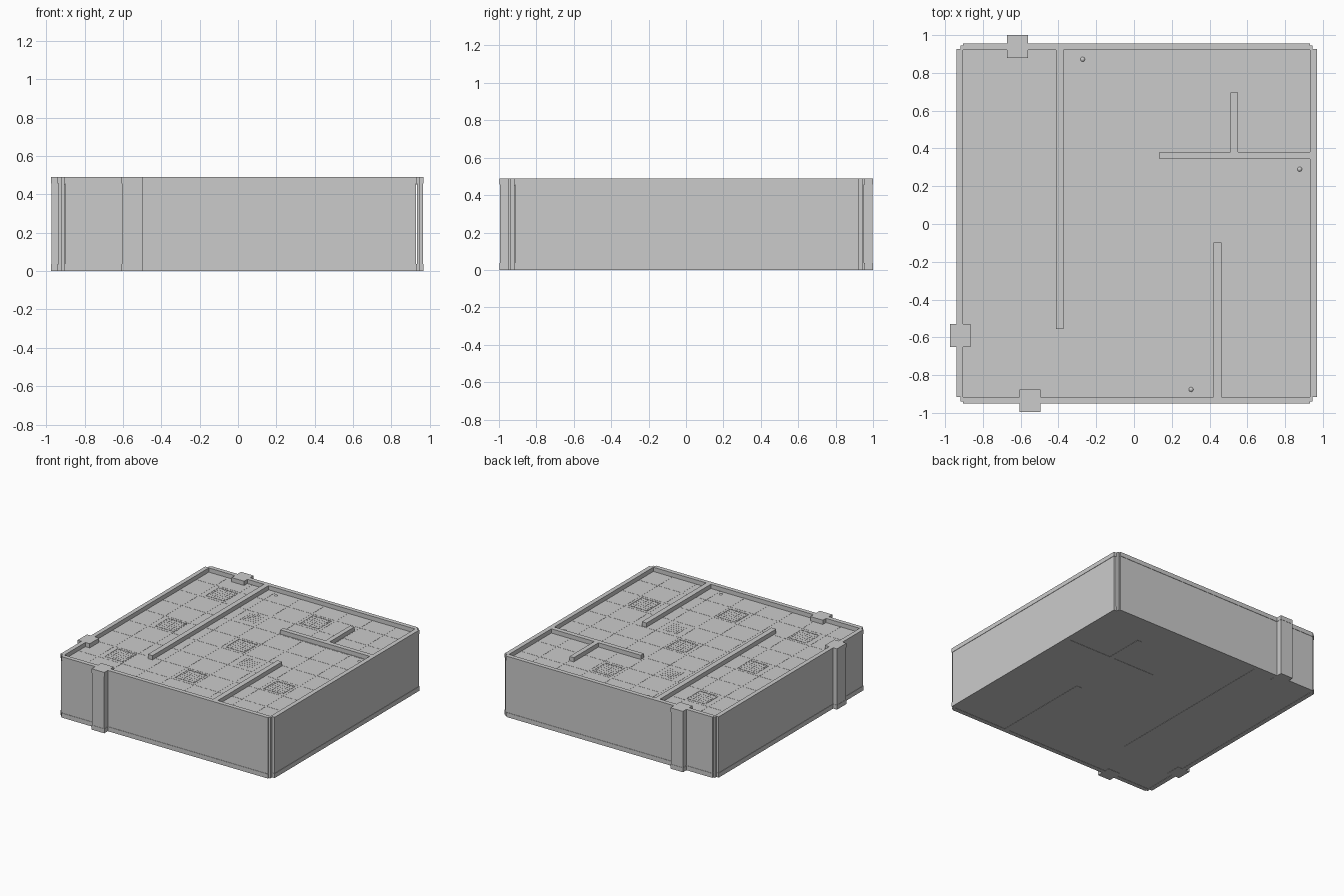
import bpy, bmesh
from mathutils import Matrix, Vector

if "Cube" in bpy.data.objects:
    bpy.data.objects.remove(bpy.data.objects["Cube"])

H = 0.49          # wall height
CEIL = 0.456      # ceiling level
BASE = 0.036      # skirting height
TILE = 0.2143     # ceiling grid pitch
X0, X1, Y0, Y1 = -0.905, 0.932, -0.916, 0.921


def add_box(bm, x0, x1, y0, y1, z0, z1):
    m = Matrix.Translation(((x0 + x1) / 2, (y0 + y1) / 2, (z0 + z1) / 2))
    m = m @ Matrix.Diagonal((x1 - x0, y1 - y0, z1 - z0, 1))
    bmesh.ops.create_cube(bm, size=1, matrix=m)


def finish(name, bm):
    me = bpy.data.meshes.new(name)
    bm.to_mesh(me)
    bm.free()
    ob = bpy.data.objects.new(name, me)
    bpy.context.collection.objects.link(ob)
    return ob


def wall(name, x0, x1, y0, y1, inset=0.003):
    """Upright body with slightly wider skirting and crown bands."""
    bm = bmesh.new()
    add_box(bm, x0 + inset, x1 - inset, y0 + inset, y1 - inset, BASE, CEIL)
    add_box(bm, x0, x1, y0, y1, 0, BASE)
    add_box(bm, x0, x1, y0, y1, CEIL, H)
    return finish(name, bm)


def sheet(name, z):
    bm = bmesh.new()
    bm.faces.new([bm.verts.new(p) for p in
                  ((X0, Y0, z), (X1, Y0, z), (X1, Y1, z), (X0, Y1, z))])
    return finish(name, bm)


# Floor and ceiling
sheet("floor", 0.002)
sheet("ceiling", CEIL)

# Outer walls
wall("left_wall", -0.940, X0, Y0, 0.926)
wall("right_wall", X1, 0.968, Y0, 0.926)
wall("back_wall", X0, X1, Y1, 0.956)
wall("front_wall", X0, X1, -0.951, Y0)

# Slim corner posts
bm = bmesh.new()
for cx, sx in ((X0, -1), (X1, 1)):
    for cy, sy in ((Y0, -1), (Y1, 1)):
        xs = sorted((cx, cx + sx * 0.014))
        ys = sorted((cy, cy + sy * 0.024))
        add_box(bm, *xs, *ys, 0, H)
finish("corner_posts", bm)

# Inner partitions
wall("long_partition", -0.414, -0.372, -0.556, 0.926)
wall("side_partition", 0.135, X1, 0.344, 0.382)
wall("short_partition", 0.512, 0.550, 0.375, 0.697)
wall("front_partition", 0.420, 0.462, Y0, -0.098)

# Square columns straddling the outer walls
for name, cx, cy, hx, hy in (("back_column", -0.617, 0.940, 0.056, 0.06),
                             ("front_column", -0.550, -0.936, 0.056, 0.06),
                             ("left_column", -0.920, -0.590, 0.054, 0.06)):
    wall(name, cx - hx, cx + hx, cy - hy, cy + hy, 0.002)

# Ceiling grid bars
bm = bmesh.new()
for i in range(8):
    x = -0.735 + i * TILE
    y = -0.737 + 0.003 + i * TILE - 0.001
    add_box(bm, x - 0.003, x + 0.003, Y0, Y1, CEIL - 0.004, CEIL + 0.001)
    add_box(bm, X0, X1, y - 0.003, y + 0.003, CEIL - 0.004, CEIL + 0.001)
finish("ceiling_grid", bm)


def slats(bm, cx, cy, r, z0, z1, n=7):
    for k in range(n):
        x = cx - r + 2 * r * (k + 0.5) / n
        add_box(bm, x - 0.003, x + 0.003, cy - r, cy + r, z0, z1)


# Framed ceiling lights with louvres
for i, (cx, cy) in enumerate(((-0.61, 0.66), (0.23, 0.66), (-0.61, 0.017),
                              (0.02, 0.017), (0.66, -0.415),
                              (-0.61, -0.625), (0.02, -0.625))):
    bm = bmesh.new()
    r, t = 0.082, 0.006
    za, zb = CEIL - 0.008, CEIL + 0.002
    for s in (-1, 1):
        add_box(bm, cx + s * r - t / 2, cx + s * r + t / 2, cy - r, cy + r, za, zb)
        add_box(bm, cx - r, cx + r, cy + s * r - t / 2, cy + s * r + t / 2, za, zb)
    slats(bm, cx, cy, r - 0.004, za, CEIL + 0.001)
    finish(f"ceiling_light_{i}", bm)

# Flush air vents
for i, (cx, cy) in enumerate(((-0.19, 0.455), (0.235, -0.2))):
    bm = bmesh.new()
    slats(bm, cx, cy, 0.07, CEIL - 0.005, CEIL + 0.001)
    finish(f"air_vent_{i}", bm)

# Small round detectors
for i, (cx, cy) in enumerate(((-0.272, 0.872), (0.877, 0.290), (0.302, -0.876))):
    bm = bmesh.new()
    bmesh.ops.create_uvsphere(bm, u_segments=16, v_segments=8, radius=0.015,
                              matrix=Matrix.Translation((cx, cy, CEIL - 0.008)))
    for f in bm.faces:
        f.smooth = True
    finish(f"detector_{i}", bm)
